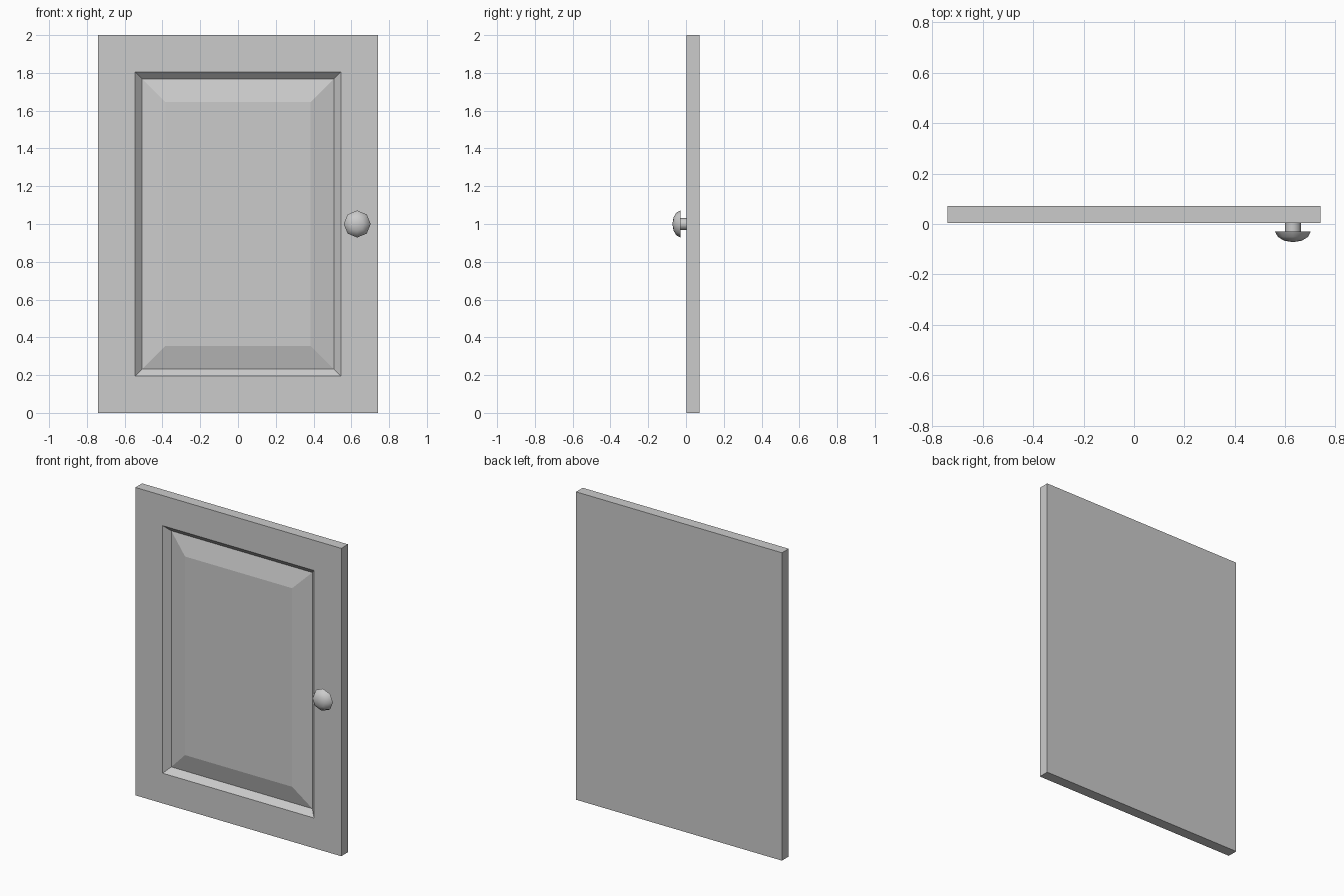
import bpy, bmesh, math
from mathutils import Matrix, Vector

if "Cube" in bpy.data.objects:
    bpy.data.objects.remove(bpy.data.objects["Cube"])

FRONT, BACK = 0.003, 0.072   # y of the slab faces


def make_object(name, bm):
    bmesh.ops.recalc_face_normals(bm, faces=bm.faces)
    mesh = bpy.data.meshes.new(name)
    bm.to_mesh(mesh)
    bm.free()
    obj = bpy.data.objects.new(name, mesh)
    bpy.context.collection.objects.link(obj)
    return obj


def revolve(name, profile, centre, sides=8):
    """Turn a (radius, y) profile around an axis parallel to y."""
    bm = bmesh.new()
    verts = [bm.verts.new((r, y, 0)) for r, y in profile]
    edges = [bm.edges.new(pair) for pair in zip(verts, verts[1:])]
    bmesh.ops.spin(bm, geom=verts + edges, cent=(0, 0, 0), axis=(0, 1, 0),
                   angle=math.tau, steps=sides, use_duplicate=False)
    bmesh.ops.remove_doubles(bm, verts=bm.verts, dist=1e-4)
    bmesh.ops.translate(bm, verts=bm.verts, vec=centre)
    obj = make_object(name, bm)
    bpy.ops.object.select_all(action='DESELECT')
    obj.select_set(True)
    bpy.context.view_layer.objects.active = obj
    bpy.ops.object.shade_smooth_by_angle(angle=math.radians(50))
    return obj


# Door slab with frame, sloped groove and raised centre panel
bm = bmesh.new()
bmesh.ops.create_cube(bm, size=1, matrix=Matrix.Translation((0, (FRONT + BACK) / 2, 1))
                      @ Matrix.Diagonal((1.48, BACK - FRONT, 2, 1)))
panel = min(bm.faces, key=lambda f: f.calc_center_median().y)
for width, depth in ((0.196, 0), (0.037, 0.036), (0.122, -0.033)):
    bmesh.ops.inset_individual(bm, faces=[panel], thickness=width, use_even_offset=True)
    bmesh.ops.translate(bm, verts=panel.verts, vec=Vector((0, depth, 0)))
make_object("cabinet_door", bm)

# Knob: domed octagonal cap and its stem
knob_centre = (0.631, 0, 1.0)
revolve("knob_cap", [(0, -0.072), (0.036, -0.066), (0.06, -0.051),
                     (0.0715, -0.029), (0, -0.029)], knob_centre)
revolve("knob_stem", [(0.032, -0.029), (0.032, FRONT)], knob_centre)
